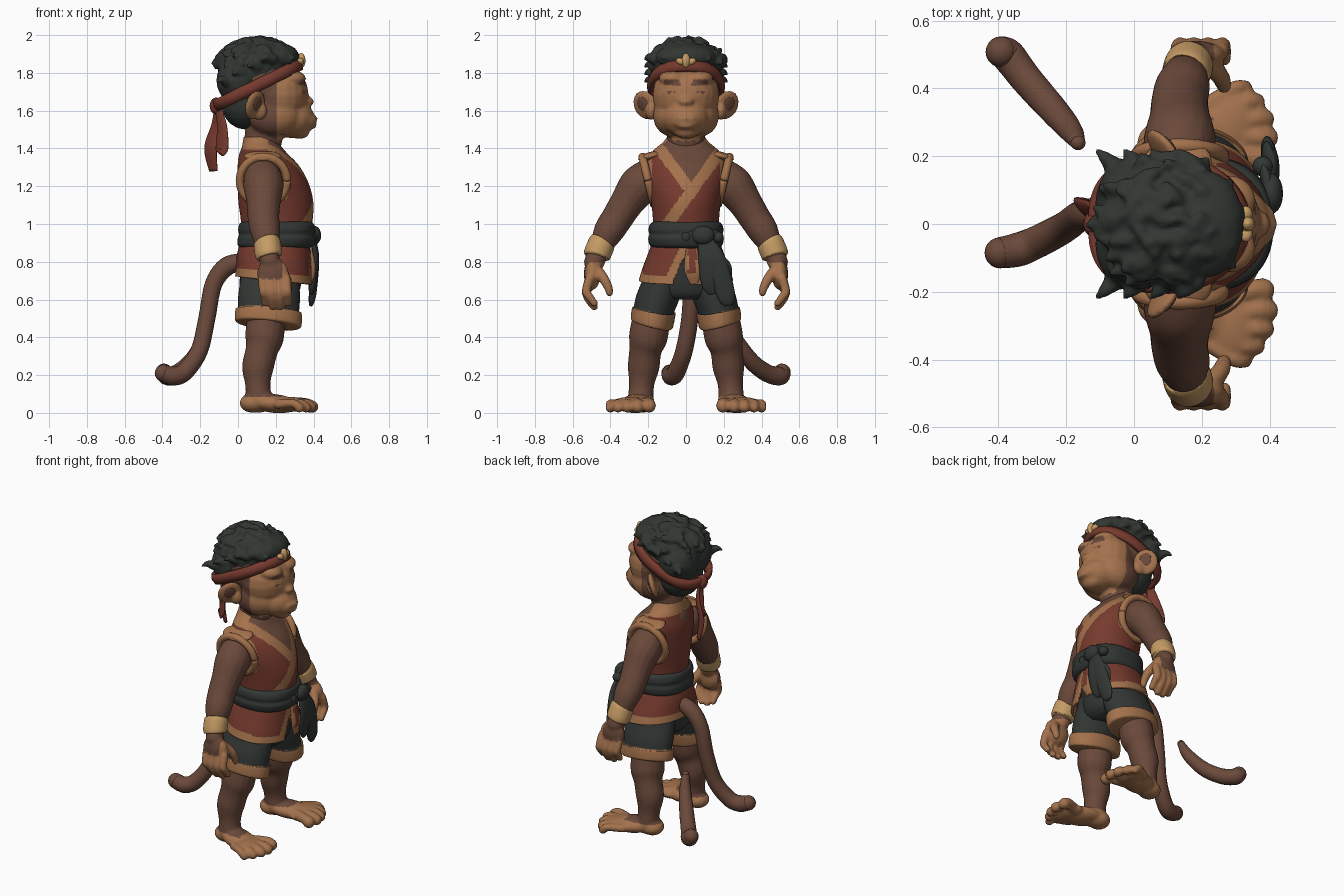
import bpy, bmesh, math, random
from mathutils import Vector, Matrix, Euler

random.seed(4)
default_cube = bpy.data.objects.get("Cube")
if default_cube:
    bpy.data.objects.remove(default_cube, do_unlink=True)


def colour(name, red, green, blue):
    material = bpy.data.materials.new(name)
    material.use_nodes = True
    material.diffuse_color = (red, green, blue, 1)
    material.node_tree.nodes["Principled BSDF"].inputs["Base Color"].default_value = (red, green, blue, 1)
    return material


FUR = colour("brown fur", .145, .066, .043)
SKIN = colour("tan skin", .37, .17, .075)
RED = colour("red cloth", .18, .042, .027)
TRIM = colour("tan trim", .37, .168, .072)
DARK = colour("dark cloth", .032, .038, .034)
HAIR = colour("black hair", .031, .038, .032)
GOLD = colour("gold", .56, .33, .13)


def smooth_rows(rows, steps):
    """Catmull-Rom interpolation through tuples of numbers."""
    result = []
    last = len(rows) - 1
    for i in range(last):
        before, start, end, after = (Vector(rows[min(max(j, 0), last)]) for j in range(i - 1, i + 3))
        for s in range(steps):
            t = s / steps
            slope_a, slope_b = (end - before) / 2, (after - start) / 2
            delta = end - start
            result.append(start + slope_a * t + (3 * delta - 2 * slope_a - slope_b) * t * t
                          + (slope_a + slope_b - 2 * delta) * t ** 3)
    return result + [Vector(rows[last])]


def skin_rings(bm, rings, caps=True):
    loops = [[bm.verts.new(p) for p in ring] for ring in rings]
    count = len(loops[0])
    for low, high in zip(loops, loops[1:]):
        for i in range(count):
            j = (i + 1) % count
            bm.faces.new((low[i], low[j], high[j], high[i]))
    if caps:
        bm.faces.new(loops[0][::-1])
        bm.faces.new(loops[-1])


def squared(value, power):
    return math.copysign(abs(value) ** power, value)


def loft(bm, rows, caps=True, sides=96, power=1):
    """Stack of level ovals; each row is height, x centre, x radius, y radius and optional y centre."""
    angles = [math.tau * i / sides for i in range(sides)]
    skin_rings(bm, [[(r[1] + r[2] * squared(math.cos(a), power),
                      (r[4] if len(r) > 4 else 0) + r[3] * squared(math.sin(a), power), r[0])
                     for a in angles] for r in smooth_rows(rows, 8)], caps)


def tube(bm, rows, flat=1, facing=(0, 1, 0), sides=16, steps=5, round_ends=True):
    """Tube along a path; each row is x, y, z, radius."""
    path = smooth_rows(rows, steps)
    rings = []
    for i, row in enumerate(path):
        tangent = (path[min(i + 1, len(path) - 1)] - path[max(i - 1, 0)]).to_3d().normalized()
        side = tangent.cross(Vector(facing)).normalized()
        normal = side.cross(tangent)
        rings.append([row.to_3d() + row[3] * (side * math.cos(a) + normal * flat * math.sin(a))
                      for a in (math.tau * k / sides for k in range(sides))])
    skin_rings(bm, rings)
    if round_ends:
        for row in (rows[0], rows[-1]):
            ball(bm, row[:3], (row[3],) * 3)


def ball(bm, centre, radii, turn=(0, 0, 0), sides=20):
    """Ellipsoid made of level rings with tiny flat poles."""
    place = Matrix.Translation(centre) @ Euler(turn).to_matrix().to_4x4() @ Matrix.Diagonal((*radii, 1))
    levels = sides // 2
    rings = []
    for k in range(levels + 1):
        tilt = math.pi * (.02 + .96 * k / levels)
        rings.append([place @ Vector((math.sin(tilt) * math.cos(a), math.sin(tilt) * math.sin(a), -math.cos(tilt)))
                      for a in (math.tau * i / sides for i in range(sides))])
    skin_rings(bm, rings)


def finish(name, bm, materials, rule=None, voxel=0, mirror=False, thick=0, melt=4):
    """Make an object, fuse its pieces, mirror it and colour faces by rule."""
    bmesh.ops.recalc_face_normals(bm, faces=bm.faces)
    mesh = bpy.data.meshes.new(name)
    bm.to_mesh(mesh)
    bm.free()
    obj = bpy.data.objects.new(name, mesh)
    bpy.context.scene.collection.objects.link(obj)
    if voxel:
        fuse = obj.modifiers.new("fuse", 'REMESH')
        fuse.mode, fuse.voxel_size = 'VOXEL', voxel
        soften = obj.modifiers.new("soften", 'SMOOTH')
        soften.factor, soften.iterations = .5, melt
    if thick:
        obj.modifiers.new("thickness", 'SOLIDIFY').thickness = thick
    if mirror:
        flip = obj.modifiers.new("mirror", 'MIRROR')
        flip.use_axis = (False, True, False)
        flip.use_mirror_merge = False
    graph = bpy.context.evaluated_depsgraph_get()
    baked = bpy.data.meshes.new_from_object(obj.evaluated_get(graph))
    obj.modifiers.clear()
    obj.data = baked
    baked.materials.clear()
    for material in materials:
        baked.materials.append(material)
    baked.shade_smooth()
    if rule:
        for face in baked.polygons:
            face.material_index = rule(*face.center)


# Head, face and neck
bm = bmesh.new()
ball(bm, (.12, 0, 1.75), (.2, .18, .2))
ball(bm, (.21, 0, 1.68), (.165, .178, .17))
ball(bm, (.28, 0, 1.56), (.125, .125, .105))
ball(bm, (.325, 0, 1.49), (.055, .065, .04))
ball(bm, (.37, 0, 1.648), (.032, .04, .025))
ball(bm, (.34, 0, 1.7), (.03, .022, .07))
ball(bm, (.365, 0, 1.54), (.05, .075, .045))
ball(bm, (.385, 0, 1.558), (.037, .06, .02))
ball(bm, (.385, 0, 1.52), (.033, .05, .017))
for s in (1, -1):
    ball(bm, (.19, s * .08, 1.575), (.14, .095, .11))
    ball(bm, (.28, s * .07, 1.77), (.08, .075, .045))
    ball(bm, (.305, s * .08, 1.695), (.045, .05, .03))
tube(bm, [(.11, 0, 1.34, .11), (.13, 0, 1.43, .1), (.15, 0, 1.55, .11)])


def face_rule(x, y, z):
    brow = .03 < abs(y) < .115 and 1.725 < z - abs(y) * .1 < 1.757
    lid = .045 < abs(y) < .1 and 1.69 < z < 1.7
    mask = x > .205 + max(0, z - 1.76) and z > 1.44
    return 1 if mask and not brow and not lid else 0


finish("head", bm, [FUR, SKIN], face_rule, .01)

# Ears
bm = bmesh.new()
ball(bm, (.09, .215, 1.63), (.078, .022, .08), (-.3, -.25, -.85))
ball(bm, (.11, .185, 1.6), (.045, .03, .05))
finish("ears", bm, [SKIN], None, .009, True, melt=2)
bm = bmesh.new()
ball(bm, (.104, .229, 1.634), (.036, .008, .042), (-.3, -.25, -.85))
finish("inner_ears", bm, [FUR], mirror=True)

# Hair with swept tufts
bm = bmesh.new()
ball(bm, (.09, 0, 1.83), (.195, .185, .145))
ball(bm, (.21, 0, 1.885), (.115, .16, .075))
ball(bm, (.04, 0, 1.64), (.13, .15, .14))
for s in (1, -1):
    ball(bm, (.005, s * .06, 1.76), (.12, .14, .13))
    for k in range(4):
        x = -.07 + k * .08
        tube(bm, [(x + .01, s * .17, 1.79 + x / 2, .03), (x - .02, s * .2, 1.8 + x / 2, .018),
                  (x - .04, s * .215, 1.785 + x / 2, .008)])
for i in range(110):
    angle, lift = random.uniform(0, math.tau), math.asin(random.uniform(.05, 1))
    x = .1 + .205 * math.cos(angle) * math.cos(lift)
    y = .19 * math.sin(angle) * math.cos(lift)
    z = 1.835 + .145 * math.sin(lift)
    ball(bm, (x, y, max(z, 1.75 + x / 2)), (.05, .02, .018),
         (0, random.uniform(-.4, .4) + (x - .1) * 3, random.uniform(-1, 1)), 8)
finish("hair", bm, [HAIR], None, .01, melt=2)

# Headband, knot, tails and ornament
bm = bmesh.new()
rings = []
for i in range(64):
    a = math.tau * i / 64
    power = .75 if math.cos(a) < 0 else 1
    corners = []
    for out, up in ((-.02, -.036), (.004, -.036), (.012, 0), (.004, .036), (-.02, .036)):
        x = .105 + (.222 + out) * squared(math.cos(a), power) - up * .4
        corners.append((x, (.194 + out) * squared(math.sin(a), power), 1.735 + .49 * (x - .105) + up))
    rings.append(corners)
skin_rings(bm, rings + rings[:1], False)
bmesh.ops.remove_doubles(bm, verts=bm.verts, dist=.0001)
ball(bm, (-.115, 0, 1.625), (.035, .04, .045))
for s in (1, -1):
    tube(bm, [(-.11, s * .015, 1.62, .02), (-.1 - .015 * s, s * .04, 1.52, .035),
              (-.115 - .03 * s, s * .045, 1.4, .045), (-.115 - .015 * s, s * .055, 1.33 - s * .05, .03)],
         .35, (.7, .7, 0), round_ends=False)
finish("headband", bm, [RED])
bm = bmesh.new()
ball(bm, (.335, 0, 1.865), (.022, .022, .04))
for s in (1, -1):
    ball(bm, (.33, s * .028, 1.86), (.02, .026, .018), (s * .4, 0, 0))
finish("headband_ornament", bm, [GOLD])

# Wrapped vest with crossed lapels
bm = bmesh.new()
loft(bm, [(.92, .2, .18, .175), (1.02, .205, .19, .175), (1.12, .2, .198, .185), (1.22, .185, .187, .205),
          (1.31, .16, .162, .21), (1.38, .135, .12, .18), (1.43, .12, .095, .125), (1.46, .115, .085, .1)], sides=160)


def vest_rule(x, y, z):
    if x > .16:
        over = y - (.72 * (z - 1.01) - .09)
        under = -y - (.75 * (z - 1.2) - .01)
        if z > 1.2 and over < -.036 and under < -.036:
            return 2
        if abs(over) < .038 or (abs(under) < .038 and over < 0):
            return 1
    return 1 if z > 1.395 or (abs(y) > .18 and 1.13 < z) else 0


finish("vest", bm, [RED, TRIM, FUR], vest_rule)

# Armhole borders with shoulder caps
bm = bmesh.new()
hole = []
for i in range(25):
    a = math.tau * i / 24
    hole.append((.135 + .125 * math.cos(a), .2 + .03 * math.sin(a), 1.23 + .125 * math.sin(a), .022))
tube(bm, hole, round_ends=False, steps=2, sides=12)
ball(bm, (.13, .185, 1.36), (.1, .07, .022), (-.25, 0, 0))
finish("armhole_borders", bm, [TRIM], mirror=True)

# Waist sash with knot and hanging ends
bm = bmesh.new()
loft(bm, [(.87, .2, .175, .165), (.885, .2, .2, .19), (.92, .205, .207, .2), (.945, .205, .2, .194),
          (.97, .205, .204, .198), (1, .205, .197, .19), (1.015, .205, .175, .165)], power=.85)
ball(bm, (.405, .09, .94), (.035, .06, .05))
tube(bm, [(.39, .0, .93, .03), (.4, .09, .945, .04), (.38, .17, .93, .03)], .5, (1, 0, 0))
for end_y, end_z, width in ((.21, .57, .05), (.13, .63, .05), (.2, .7, .045)):
    tube(bm, [(.395, .09, .93, .03), (.41, .05 + end_y / 2, .82, width), (.395, end_y, end_z + .06, width),
              (.385, end_y + .015, end_z, width * .5)], .4, (1, 0, 0), round_ends=False)
finish("waist_sash", bm, [DARK])

# Tunic skirt, open at the front
bm = bmesh.new()
loft(bm, [(.69, .19, .205, .25), (.76, .19, .2, .23), (.83, .19, .195, .205), (.9, .195, .185, .18)], False, 160, .9)
gap = [f for f in bm.faces if f.calc_center_median().x > .25
       and abs(f.calc_center_median().y + .01) < (.83 - f.calc_center_median().z) * .45]
bmesh.ops.delete(bm, geom=gap, context='FACES')
for v in bm.verts:
    v.co.z += (.3 - v.co.x) * .1 * (.9 - v.co.z) / .2


def skirt_rule(x, y, z):
    hem = z < .735 + (.3 - x) * .1
    opening = x > .25 and abs(y + .01) < (.83 - z) * .45 + .045
    return 1 if hem or opening else 0


finish("tunic_skirt", bm, [RED, TRIM], skirt_rule, thick=.015)
bm = bmesh.new()
tube(bm, [(.385, .03, .87, .03), (.4, .035, .76, .045), (.385, .045, .68, .02)], .3, (1, 0, 0), round_ends=False)
finish("tunic_flap", bm, [TRIM, RED], lambda x, y, z: 1 if abs(y - .033) < .022 and z > .735 else 0)

# Shorts
bm = bmesh.new()
loft(bm, [(.6, .17, .12, .12), (.66, .17, .16, .2), (.88, .19, .17, .17)])
finish("shorts_seat", bm, [DARK])
bm = bmesh.new()
loft(bm, [(.45, .16, .15, .1, .178), (.462, .16, .175, .112, .18), (.53, .162, .175, .115, .17),
          (.535, .162, .162, .107, .17), (.62, .165, .163, .115, .145), (.76, .17, .15, .11, .1)])


def shorts_slant(x, y):
    return max(0, abs(y) - .1) * .2 - (x - .1) * .08


for v in bm.verts:
    v.co.z += shorts_slant(v.co.x, v.co.y) * max(0, (.7 - v.co.z) / .2)
finish("shorts_legs", bm, [DARK, TRIM], lambda x, y, z: 1 if z < .533 + shorts_slant(x, y) else 0, mirror=True)

# Legs and feet
bm = bmesh.new()
tube(bm, [(.15, .18, .52, .1), (.14, .2, .4, .103), (.125, .215, .33, .086), (.105, .225, .24, .084),
          (.105, .235, .15, .067), (.11, .24, .07, .07)])
ball(bm, (.08, .235, .052), (.072, .07, .052))
ball(bm, (.19, .26, .05), (.14, .085, .05), (0, .1, .3))
ball(bm, (.28, .29, .045), (.08, .115, .04), (0, 0, -.2))
for tip_x, tip_y, r in ((.39, .195, .036), (.405, .255, .032), (.395, .31, .03), (.37, .36, .028), (.335, .4, .026)):
    tube(bm, [(tip_x - .12, tip_y * .6 + .11, .045, r), (tip_x - .04, tip_y, .05, r * .85), (tip_x - .01, tip_y, r, r)])
finish("legs_and_feet", bm, [FUR, SKIN], lambda x, y, z: 1 if z < .085 or x > .23 and z < .2 else 0, .01, True, melt=2)

# Arms and hands
bm = bmesh.new()
tube(bm, [(.13, .19, 1.25, .1), (.135, .25, 1.2, .107), (.135, .315, 1.11, .09), (.135, .365, 1.03, .084),
          (.145, .41, .96, .08), (.155, .455, .87, .058), (.17, .485, .8, .055)])
ball(bm, (.185, .497, .735), (.085, .044, .085))
for k in range(4):
    x = .13 + k * .042
    drop = .02 * abs(k - 1.5)
    tube(bm, [(x, .51, .71, .025), (x + .005, .528, .645, .024), (x + .01, .515, .59 + drop, .022),
              (x + .012, .485, .55 + drop, .019)])
tube(bm, [(.22, .475, .76, .03), (.255, .435, .71, .027), (.265, .41, .66, .023), (.265, .405, .635, .019)])


def hand_rule(x, y, z):
    return 1 if z < .71 or (z < .8 and (x > .235 or abs(y) < .48)) else 0


finish("arms_and_hands", bm, [FUR, SKIN], hand_rule, .01, True, melt=2)

# Wrist bands
bm = bmesh.new()
tube(bm, [(.153, .442, .905, .066), (.155, .447, .895, .072), (.162, .47, .84, .072), (.165, .475, .825, .064)],
     round_ends=False, sides=32)
finish("wrist_bands", bm, [GOLD], mirror=True)

# Tail and loose second tail piece
bm = bmesh.new()
tube(bm, [(.03, .02, .8, .045), (-.06, .03, .775, .05), (-.13, .03, .68, .046), (-.165, .02, .5, .045),
          (-.205, -.01, .33, .046), (-.28, -.05, .22, .048), (-.34, -.075, .195, .05), (-.395, -.085, .21, .046)])
finish("tail", bm, [FUR])
bm = bmesh.new()
tube(bm, [(-.165, .24, .46, .022), (-.19, .28, .37, .036), (-.25, .35, .27, .044), (-.32, .43, .21, .047),
          (-.37, .495, .195, .05), (-.392, .508, .215, .046)])
finish("second_tail", bm, [FUR])
